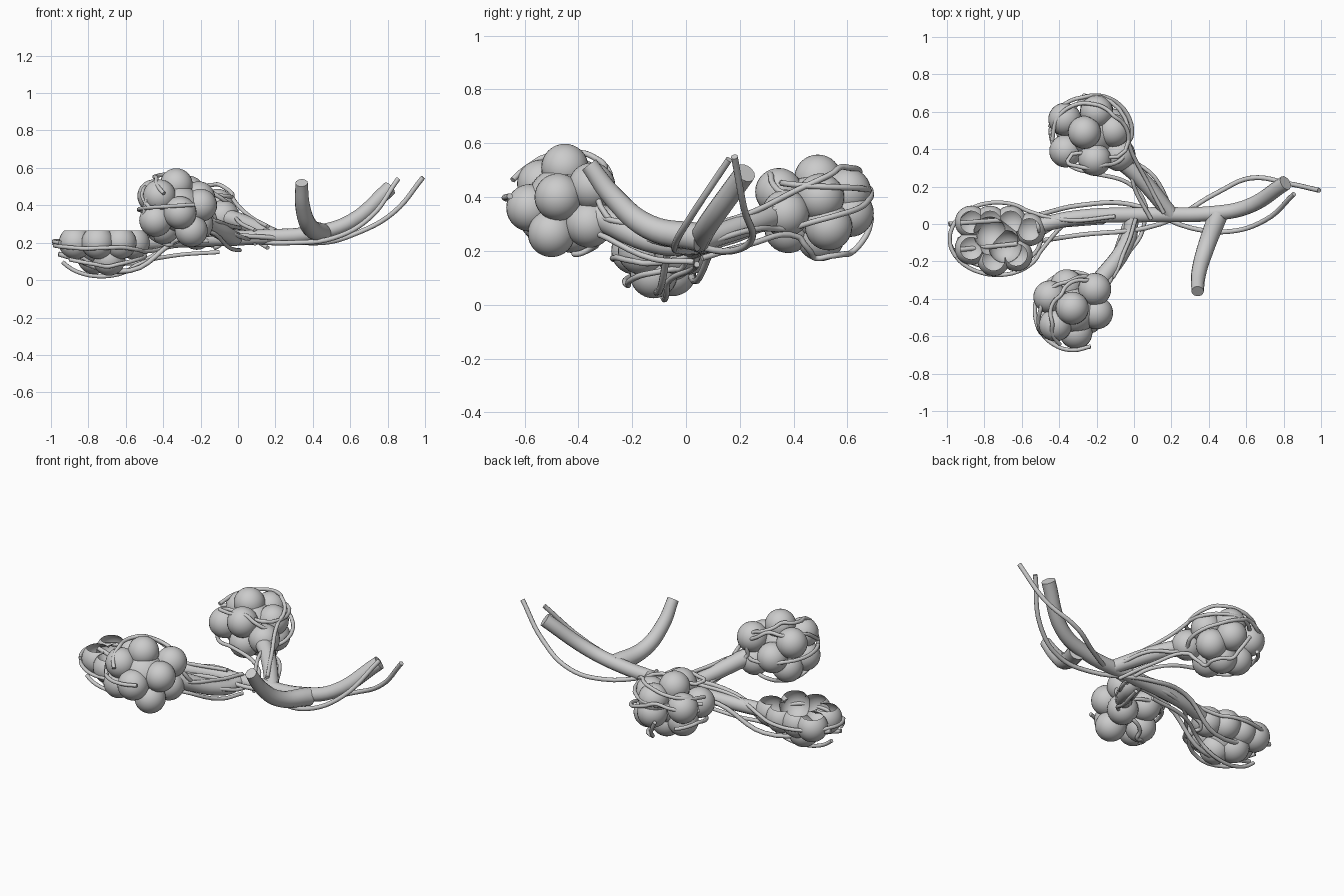
import bpy, bmesh
from math import sin, cos, radians, tau
from mathutils import Vector, Matrix

if "Cube" in bpy.data.objects:
    bpy.data.objects.remove(bpy.data.objects["Cube"])


def shade(ob, angle):
    bpy.ops.object.select_all(action='DESELECT')
    ob.select_set(True)
    bpy.context.view_layer.objects.active = ob
    if ob.type == 'CURVE':
        bpy.ops.object.convert(target='MESH')
    bpy.ops.object.shade_smooth_by_angle(angle=angle)


def tube(name, pts, r_start, r_end=None, sides=3):
    """Smooth capped tube through the points, tapering evenly."""
    r_end = r_end or r_start
    cu = bpy.data.curves.new(name, 'CURVE')
    cu.dimensions = '3D'
    cu.bevel_depth = 1
    cu.bevel_resolution = sides
    cu.resolution_u = 6
    cu.use_fill_caps = True
    sp = cu.splines.new('BEZIER')
    sp.bezier_points.add(len(pts) - 1)
    for i, (b, p) in enumerate(zip(sp.bezier_points, pts)):
        b.co = p
        b.handle_left_type = b.handle_right_type = 'AUTO'
        b.radius = r_start + (r_end - r_start) * i / (len(pts) - 1)
    ob = bpy.data.objects.new(name, cu)
    bpy.context.collection.objects.link(ob)
    shade(ob, 0.9)


def sac(name, lobes, core, cut=None):
    """Round lobes trimmed where they meet, so they form one skin."""
    balls = [(Vector(p), .088) for p in lobes] + [(Vector(core), .125)]
    whole = bmesh.new()
    me = bpy.data.meshes.new(name)
    for c, r in balls:
        bm = bmesh.new()
        bmesh.ops.create_uvsphere(bm, u_segments=28, v_segments=16, radius=r,
                                  matrix=Matrix.Translation(c))
        # planes on which two neighbouring balls intersect
        planes = []
        for c2, r2 in balls:
            d = (c2 - c).length
            if 0 < d < r + r2:
                t = (d * d + r * r - r2 * r2) / (2 * d)
                planes.append((c + (c2 - c) / d * t, (c2 - c) / d))
        if cut:
            planes.append((Vector((0, 0, cut)), Vector((0, 0, 1))))
        for co, no in planes:
            bmesh.ops.bisect_plane(bm, geom=bm.verts[:] + bm.edges[:] + bm.faces[:], dist=1e-6,
                                   plane_co=co, plane_no=no, clear_outer=True)
        bm.to_mesh(me)
        bm.free()
        whole.from_mesh(me)
    bmesh.ops.remove_doubles(whole, verts=whole.verts, dist=.0005)
    whole.to_mesh(me)
    whole.free()
    ob = bpy.data.objects.new(name, me)
    bpy.context.collection.objects.link(ob)
    shade(ob, 0.45)


def capillaries(name, centre, size, leads, routes):
    """Thin vessels following the stem, then (azimuth, elevation) routes over the sac."""
    for i, route in enumerate(routes):
        ang = tau * i / len(routes)
        pts = [Vector(p) + .06 * Vector((cos(ang), cos(ang) * .5, sin(ang))) for p in leads]
        steps = [(a0 + (a1 - a0) * k / 3, e0 + (e1 - e0) * k / 3)
                 for (a0, e0), (a1, e1) in zip(route, route[1:]) for k in range(3)] + route[-1:]
        for a, e in steps:
            a, e = radians(a), radians(e)
            d = Vector((cos(a) * cos(e), sin(a) * cos(e), sin(e)))
            pts.append(Vector(centre) + d * Vector(size).x if len(set(size)) == 1 else
                       Vector([c + s * u for c, s, u in zip(centre, size, d)]))
        tube(f"{name}_{i}", pts, .011)


# airways
tube("main_airway", [(.81, .22, .49), (.6, .09, .31), (.4, .055, .25), (.1, .05, .23),
                     (-.3, .035, .215), (-.52, -.01, .2)], .04, .041, 5)
tube("side_airway", [(.34, -.36, .52), (.345, -.27, .4), (.38, -.14, .29), (.45, .05, .25)], .033, .053, 5)
tube("back_sac_stem", [(.2, .05, .235), (.02, .26, .31), (-.12, .38, .35)], .04, .05, 5)
tube("front_sac_stem", [(-.01, .05, .225), (-.03, -.08, .225), (-.2, -.33, .33)], .035, .05, 5)

# air sacs
back, front, opened = (-.23, .48, .36), (-.32, -.465, .385), (-.73, -.08, .2)
sac("back_sac", [(-.265, .49, .47), (-.2, .6, .42), (-.37, .56, .39), (-.365, .39, .36), (-.21, .345, .42),
                 (-.11, .5, .4), (-.08, .37, .34), (-.2, .61, .34), (-.22, .5, .25), (-.33, .5, .28),
                 (-.22, .38, .28), (-.12, .53, .29)], back)
sac("front_sac", [(-.33, -.45, .51), (-.45, -.39, .45), (-.44, -.53, .32), (-.31, -.58, .36), (-.2, -.475, .4),
                  (-.21, -.35, .44), (-.36, -.33, .36), (-.25, -.5, .265), (-.4, -.42, .28),
                  (-.22, -.36, .3), (-.42, -.54, .45)], front)
rim = [(-.87, .01), (-.87, -.13), (-.75, -.19), (-.63, -.165), (-.66, .01), (-.56, -.03), (-.77, .01)]
base = [(-.77, -.05, .12), (-.69, -.12, .112)]
sac("open_sac", [(x, y, .2) for x, y in rim] + base, opened, cut=.265)

# two vessels running along the main airway to the open sac
tube("upper_vessel", [(.99, .18, .55), (.83, .215, .36), (.62, .245, .245), (.45, .17, .2), (.14, 0, .23),
                      (-.3, -.06, .22), (-.58, -.1, .05), (-.96, -.14, .14)], .013)
tube("lower_vessel", [(.855, .16, .54), (.7, .02, .33), (.51, -.04, .225), (.3, -.02, .2), (-.02, .105, .21),
                      (-.29, .1, .22), (-.56, .04, .09), (-.99, 0, .2)], .013)

# fine capillaries wrapped around each sac
capillaries("back_capillary", back, (.225, .215, .215), [(.14, .05, .23), (.05, .22, .28)], [
    [(-25, -20), (50, 0), (100, 20), (170, 5)],
    [(-15, 20), (40, 45), (80, 42), (190, 20)],
    [(-30, 10), (-70, 35), (-130, 30), (180, 12)],
    [(-95, -20), (-145, -25), (-190, -15), (-230, -20)],
    [(-20, -30), (0, -60), (80, -50), (100, -10)]])
capillaries("front_capillary", front, (.21, .21, .21), [(.01, .03, .22), (-.04, -.12, .23)], [
    [(60, -10), (65, 30), (130, 58), (210, 50), (247, 22)],
    [(45, -15), (135, -5), (210, 0), (295, 5)],
    [(40, 5), (100, 40), (180, 30), (225, 0)],
    [(45, -35), (130, -70), (200, -40), (220, 30)]])
capillaries("open_capillary", opened, (.255, .195, .18), [(-.1, .04, .21), (-.35, .02, .19)], [
    [(-20, -15), (-65, -8), (-110, -10), (-170, -5)],
    [(50, 0), (100, 0), (165, 3), (210, 0)],
    [(20, -20), (-30, -30), (-80, -45), (-140, -30)],
    [(5, -40), (5, -100), (0, -145)]])
